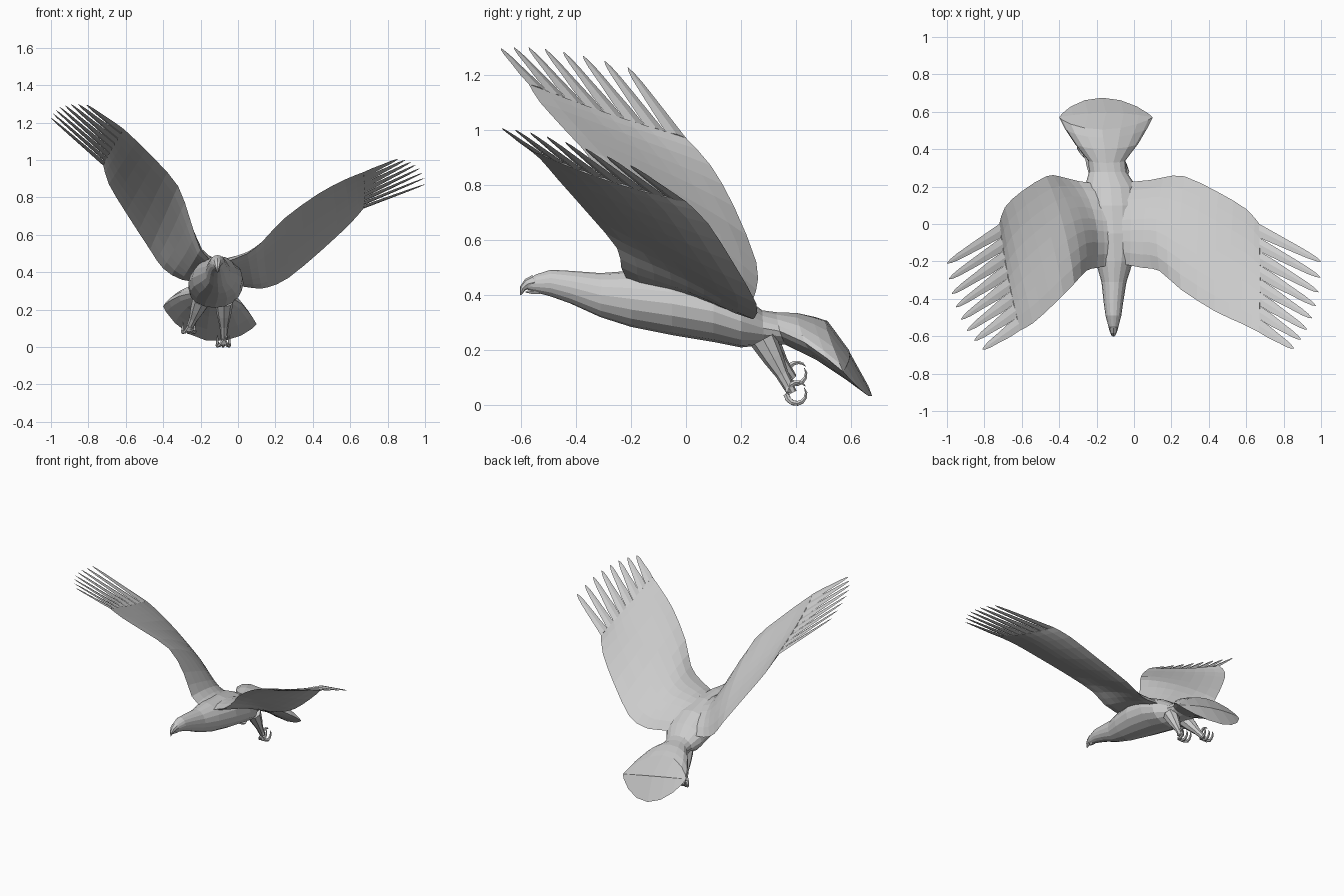
import bpy, bmesh
from math import sin, cos, pi
from mathutils import Vector as V

if "Cube" in bpy.data.objects:
    bpy.data.objects.remove(bpy.data.objects["Cube"])


def finish(bm, name):
    bmesh.ops.remove_doubles(bm, verts=bm.verts, dist=0.0004)
    bmesh.ops.recalc_face_normals(bm, faces=bm.faces)
    me = bpy.data.meshes.new(name)
    bm.to_mesh(me)
    bm.free()
    ob = bpy.data.objects.new(name, me)
    bpy.context.collection.objects.link(ob)
    return ob


def loft(bm, rings):
    rows = [[bm.verts.new(p) for p in r] for r in rings]
    n = len(rows[0])
    for a, b in zip(rows, rows[1:]):
        for i in range(n):
            j = (i + 1) % n
            bm.faces.new((a[i], a[j], b[j], b[i]))
    bm.faces.new(rows[0])
    bm.faces.new(rows[-1])


def tube(bm, pts, radii, n=6):
    pts = [V(p) for p in pts]
    rings = []
    for i, p in enumerate(pts):
        d = (pts[min(i + 1, len(pts) - 1)] - pts[max(i - 1, 0)]).normalized()
        s = V((1, 0, 0))
        s = (s - d * s.dot(d)).normalized()
        t = d.cross(s)
        rings.append([p + (s * cos(2 * pi * k / n) + t * sin(2 * pi * k / n)) * radii[i]
                      for k in range(n)])
    loft(bm, rings)


# Body and flared tail: y, centre x, half width, top z, bottom z, tail shear
SECTIONS = [
    (-.575, -.11, .016, .455, .42, 0), (-.545, -.11, .028, .475, .41, 0),
    (-.49, -.11, .042, .492, .395, 0), (-.42, -.11, .052, .488, .37, 0),
    (-.31, -.107, .067, .48, .32, 0), (-.2, -.105, .1, .488, .285, 0),
    (-.05, -.11, .135, .482, .255, 0), (.1, -.118, .148, .452, .23, 0),
    (.2, -.125, .138, .4, .21, 0), (.28, -.14, .1, .345, .22, .05),
    (.34, -.145, .1, .338, .22, .2), (.43, -.147, .17, .335, .165, .45),
    (.51, -.15, .22, .32, .095, .75), (.57, -.15, .25, .305, .035, 1)]
rings = []
for y, cx, w, zt, zb, s in SECTIONS:
    ring = []
    for k in range(16):
        a = 2 * pi * k / 16 + pi / 2
        c, q = cos(a), sin(a)
        q = (1 if q > 0 else -1) * abs(q) ** (1 + .7 * s)
        ring.append((cx + w * c - .02 * s * abs(q), y - s * q * (.065 if q > 0 else .105),
                     (zt + zb) / 2 + (zt - zb) / 2 * q - .048 * s * c))
    rings.append(ring)
# Creased end of the tail, from corner to corner
rings.append([(-.15 + .248 * cos(a), .571 + .024 * sin(a) ** 2,
               .17 - .048 * cos(a) + .012 * sin(a) ** 2 + .002 * sin(a))
              for a in (2 * pi * k / 16 + pi / 2 for k in range(16))])
bm = bmesh.new()
loft(bm, rings)
finish(bm, "body_and_tail")

# Hooked beak
bm = bmesh.new()
tube(bm, [(-.11, -.55, .447), (-.11, -.575, .44), (-.11, -.592, .425), (-.11, -.6, .4)],
     [.027, .02, .012, .002], 8)
finish(bm, "upper_beak")
bm = bmesh.new()
tube(bm, [(-.11, -.53, .418), (-.11, -.56, .413), (-.11, -.582, .411)], [.016, .01, .002])
finish(bm, "lower_beak")

# Wings: front edge and back edge points from root to feather base, then tips
LEFT = [((-.13, -.22, .455), (-.16, .21, .34)), ((-.2, -.235, .52), (-.3, .23, .36)),
        ((-.255, -.25, .68), (-.4, .255, .42)), ((-.32, -.32, .86), (-.47, .255, .52)),
        ((-.44, -.44, 1.0), (-.6, .175, .72)), ((-.54, -.53, 1.1), (-.69, .09, .87)),
        ((-.61, -.57, 1.165), (-.72, 0, .97)), ((-.81, -.67, 1.295), (-1, -.21, 1.225))]
RIGHT = [((-.08, -.21, .45), (-.08, .22, .34)), ((.05, -.235, .5), (.085, .235, .315)),
         ((.135, -.25, .57), (.16, .25, .32)), ((.25, -.35, .69), (.27, .255, .37)),
         ((.43, -.465, .82), (.45, .17, .52)), ((.57, -.53, .895), (.6, .08, .66)),
         ((.67, -.58, .935), (.67, 0, .74)), ((.855, -.665, 1.005), (1, -.2, .87))]
THICK = [.035, .033, .025, .018, .014, .01, .006]
CAMBER = [.03, .04, .035, .015, 0, -.01, -.015]
N = 8


def refine(vals):
    # Insert a smooth in-between value in each gap
    out = []
    for i in range(len(vals) - 1):
        a, b = vals[max(i - 1, 0)], vals[min(i + 2, len(vals) - 1)]
        out += [vals[i], (vals[i] + vals[i + 1]) * .5625 - (a + b) * .0625]
    return out + [vals[-1]]


def wing(name, edges, side):
    front = refine([V(f) for f, b in edges[:7]])
    back = refine([V(b) for f, b in edges[:7]])
    thick, camber = refine(THICK), refine(CAMBER)
    mids = [(f + b) / 2 for f, b in zip(front, back)]
    last = len(mids) - 1
    normals = [((mids[min(i + 1, last)] - mids[max(i - 1, 0)]).cross(back[i] - front[i])
                * side).normalized() for i in range(last + 1)]

    def surf(i, u, h):
        arch = sin(pi * u)
        return front[i].lerp(back[i], u) + normals[i] * (camber[i] * arch + h * abs(arch) ** .6)

    bm = bmesh.new()
    rings = []
    for i in range(last + 1):
        top = [surf(i, k / N, thick[i]) for k in range(N + 1)]
        low = [surf(i, k / N, -thick[i]) for k in range(N - 1, 0, -1)]
        rings.append(top + low)
    loft(bm, rings)

    # Finger feathers, joined near their bases
    tf, tb = V(edges[7][0]), V(edges[7][1])
    nrm = normals[last]
    for k in range(N):
        t = k / (N - 1)
        bow = 4 * t * (1 - t)
        tip = tf.lerp(tb, t) + V((side * .035, -.038, .028)) * bow
        a, b = surf(last, k / N, 0), surf(last, (k + 1) / N, 0)
        base, half = (a + b) / 2, (b - a) / 2
        join = .25 if k < 6 else .08
        rows = []
        for s, w in ((0, 1), (join, .96), (.55, .68), (.8, .5), (.93, .3), (1, .04)):
            c = base.lerp(tip, s)
            up = nrm * .006 * w
            rows.append([c - half * w, c + up, c + half * w, c - up])
        loft(bm, rows)
    finish(bm, name)


wing("left_wing", LEFT, -1)
wing("right_wing", RIGHT, 1)

# Legs and curled talons: hip, ankle, talon ring centre height
for name, hip, ankle, cz in (("left", (-.195, .28, .25), (-.26, .385, .1), .115),
                             ("right", (-.075, .28, .24), (-.075, .385, .045), .043)):
    h, a = V(hip), V(ankle)
    bm = bmesh.new()
    tube(bm, [h, h.lerp(a, .35), h.lerp(a, .65), a], [.05, .038, .024, .018], 8)
    finish(bm, name + "_leg")
    bm = bmesh.new()
    for dx in (-.035, -.005, .028):
        arc = [pi * (1.05 + 1.15 * j / 7) for j in range(8)]
        pts = [(a.x + dx * min(1, j / 3), .4 + .036 * cos(g), cz + .036 * sin(g))
               for j, g in enumerate(arc)]
        tube(bm, pts, [.012, .011, .01, .01, .009, .007, .005, .001])
    arc = [pi * (1 - .8 * j / 6) for j in range(7)]
    tube(bm, [(a.x + .01, .405 + .036 * cos(g), cz + .005 + .036 * sin(g)) for g in arc],
         [.012, .011, .01, .009, .007, .005, .001])
    finish(bm, name + "_talons")
